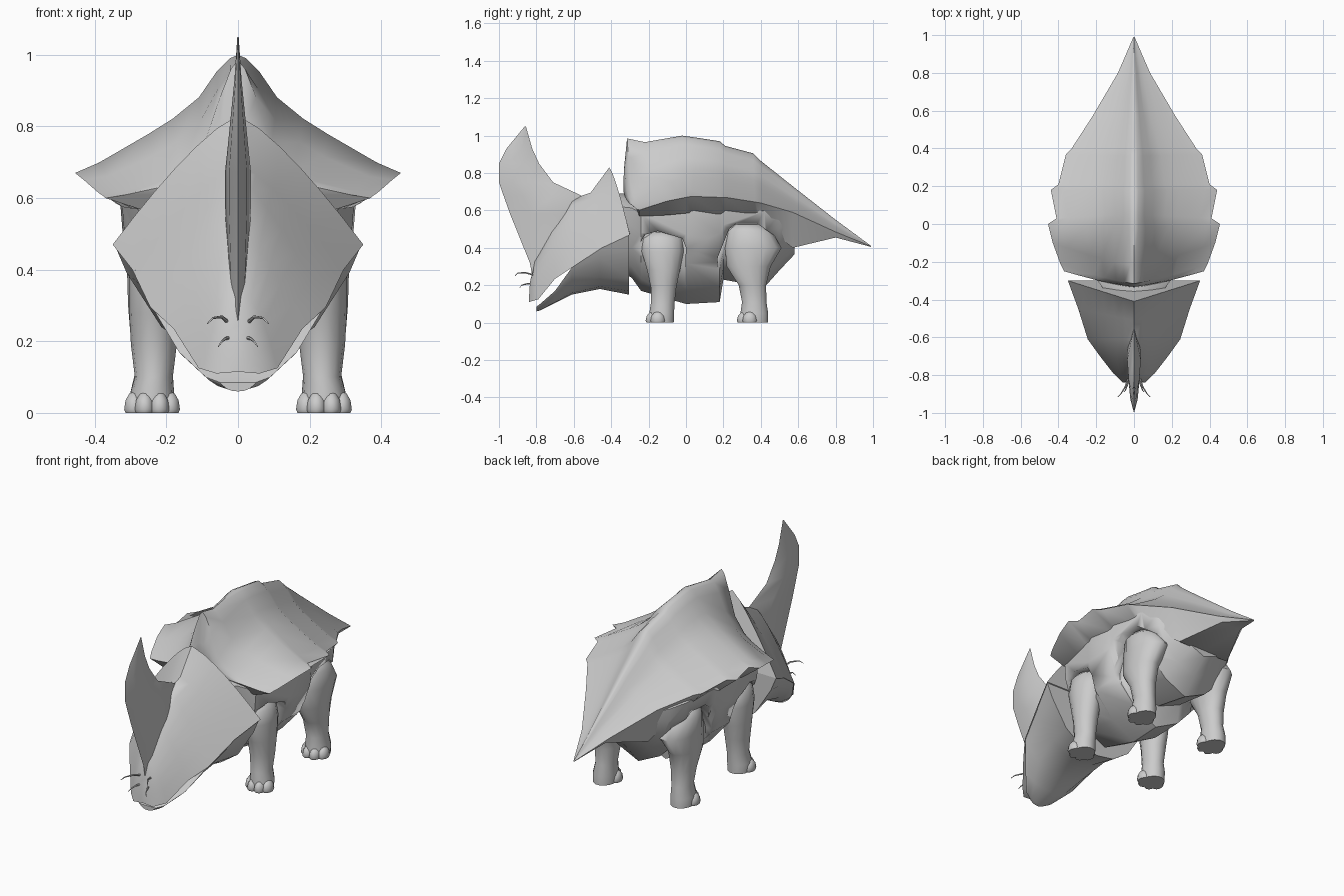
import bpy
import bmesh
import math
from mathutils import Vector

default_cube = bpy.data.objects.get("Cube")
if default_cube:
    bpy.data.objects.remove(default_cube, do_unlink=True)

grey = bpy.data.materials.new("stone grey")
grey.use_nodes = True
grey.diffuse_color = (.6, .6, .6, 1)
grey.node_tree.nodes["Principled BSDF"].inputs["Base Color"].default_value = (.6, .6, .6, 1)


def finish(bm, name, angle=40):
    """Turn a bmesh into a smooth shaded grey object."""
    bmesh.ops.recalc_face_normals(bm, faces=bm.faces)
    mesh = bpy.data.meshes.new(name)
    bm.to_mesh(mesh)
    bm.free()
    mesh.materials.append(grey)
    part = bpy.data.objects.new(name, mesh)
    bpy.context.collection.objects.link(part)
    bpy.ops.object.select_all(action='DESELECT')
    part.select_set(True)
    bpy.context.view_layer.objects.active = part
    bpy.ops.object.shade_smooth_by_angle(angle=math.radians(angle))
    return part


def add_loft(bm, rings):
    """Bridge closed rings of equal length and cap both ends."""
    rows = [[bm.verts.new(point) for point in ring] for ring in rings]
    for row, following in zip(rows, rows[1:]):
        for i in range(len(row)):
            j = (i + 1) % len(row)
            bm.faces.new((row[i], row[j], following[j], following[i]))
    bm.faces.new(rows[0])
    bm.faces.new(rows[-1])


def loft(name, rings, angle=40):
    bm = bmesh.new()
    add_loft(bm, rings)
    return finish(bm, name, angle)


def mirrored(half):
    """Complete a half ring that starts and ends on the centre plane."""
    return half + [(-x, y, z) for x, y, z in reversed(half[1:-1])]


# Back shell: a ridge flaring out to a stepped rim, closing to a keel at the front
def shell_ring(y_ridge, ridge, y_rim, width, rim, keel, pinch=1):
    slope = ((0, 1), (.05, .97), (.13, .86), (.24, .64), (.4, .46), (.55, .33), (.85, .09), (1, 0))
    half = [(width * t, y_ridge + (y_rim - y_ridge) * t ** 1.3, rim + (ridge - rim) * f ** pinch)
            for t, f in slope]
    half.append((width * .75, y_rim, keel))
    half.append((0, y_rim, keel))
    return mirrored(half)


shell_sections = (
    (-.335, .7, -.25, .37, .6, .57),
    (-.332, .82, -.24, .375, .605, .57, 1.6),
    (-.315, .985, -.21, .39, .615, .57, 2.2),
    (-.22, .965, -.1, .43, .65, .575, 1.4),
    (-.02, 1, 0, .455, .67, .585),
    (.05, .99, .03, .41, .675, .585),
    (.18, .97, .18, .44, .67, .58),
    (.21, .945, .21, .4, .67, .58),
    (.36, .905, .37, .36, .645, .55),
    (.4, .865, .4, .33, .64, .54),
    (.57, .73, .57, .22, .59, .4),
    (.8, .55, .8, .085, .485, .455),
    (.99, .41, .99, .003, .408, .405),
)
loft("back_shell", [shell_ring(*section) for section in shell_sections], 55)


# Body: a keeled belly hanging under the shell, with a rounded neck
def body_ring(y, width, top, bottom):
    drop = top - bottom
    return mirrored([(0, y, top), (width * .55, y, top - drop * .06),
                     (width, y, top - drop * .17), (width * .97, y, top - drop * .38),
                     (width * .82, y, top - drop * .64), (width * .45, y, top - drop * .87),
                     (0, y, bottom)])


body_sections = (
    (-.36, .15, .69, .28), (-.29, .2, .69, .24), (-.24, .28, .67, .17),
    (0, .325, .7, .1), (.18, .33, .7, .11), (.2, .325, .7, .23),
    (.42, .3, .68, .19), (.5, .25, .64, .28), (.58, .17, .6, .365),
)
body = loft("body", [body_ring(*section) for section in body_sections])

# Arched leg openings cut into the body sides
arches = {
    "front": ((-.25, -.1), (-.25, .42), (-.22, .47), (-.15, .49), (-.02, .45), (0, .4), (-.02, -.1)),
    "hind": ((.15, -.1), (.17, .35), (.23, .5), (.27, .53), (.38, .53), (.48, .46), (.54, .38), (.54, -.1)),
}
for place, outline in arches.items():
    for side, sign in (("left", 1), ("right", -1)):
        cutter = loft(side + "_" + place + "_arch_cutter",
                      [[(sign * x, y, z) for y, z in outline] for x in (.24, .6)])
        cutter.hide_render = True
        cut = body.modifiers.new(place + " arch", 'BOOLEAN')
        cut.operation = 'DIFFERENCE'
        cut.solver = 'EXACT'
        cut.object = cutter

# Apply the cuts and drop the cutters
bpy.context.view_layer.update()
cut_mesh = bpy.data.meshes.new_from_object(body.evaluated_get(bpy.context.evaluated_depsgraph_get()))
body.modifiers.clear()
body.data = cut_mesh
for part in list(bpy.data.objects):
    if part.name.endswith("arch_cutter"):
        bpy.data.objects.remove(part, do_unlink=True)


# Upper head: wide frill at the rear tapering to a rounded snout
def head_ring(y_top, top, y_edge, width, edge, roundness):
    half = []
    for i in range(7):
        t = i / 6
        half.append((width * t, y_top + (y_edge - y_top) * t,
                     edge + (top - edge) * (1 - t ** roundness)))
    half.append((0, y_edge, edge + .005))
    return mirrored(half)


head_sections = (
    (-.825, .24, -.84, .06, .11, 3),
    (-.81, .33, -.79, .11, .125, 2.2),
    (-.72, .5, -.7, .18, .235, 1.6),
    (-.61, .66, -.61, .245, .295, 1.3),
    (-.51, .695, -.45, .295, .4, 1.3),
    (-.41, .83, -.3, .35, .47, 1.3),
)
loft("head_and_frill", [head_ring(*section) for section in head_sections], 50)


# Lower jaw, flaring into the frill
def jaw_ring(y, width, edge, bottom):
    rise = edge - bottom
    return mirrored([(0, y, edge), (width, y, edge),
                     (width * .9, y, edge - rise * .25), (width * .62, y, bottom + rise * .28),
                     (width * .32, y, bottom + rise * .06), (0, y, bottom)])


jaw_sections = (
    (-.8, .05, .085, .06), (-.78, .09, .1, .065), (-.7, .165, .17, .105),
    (-.61, .24, .295, .15), (-.46, .288, .4, .18), (-.305, .345, .47, .15),
)
loft("lower_jaw", [jaw_ring(*section) for section in jaw_sections])


# Nose horn: a thin swept blade
def horn_ring(z, front, back, width):
    span = back - front
    half = [(0, front, z), (width * .7, front + span * .25, z),
            (width, front + span * .6, z), (0, back, z)]
    return mirrored(half)


horn_sections = (
    (.24, -.82, -.72, .02), (.32, -.835, -.6, .026), (.58, -.94, -.5, .036), (.675, -.974, -.55, .036),
    (.75, -1, -.71, .028), (.85, -1, -.785, .018), (.93, -.96, -.822, .01), (1.05, -.862, -.856, .002),
)
loft("nose_horn", [horn_ring(*section) for section in horn_sections], 60)


# Legs with four splayed toes on each foot
def make_leg(name, sign, sections):
    bm = bmesh.new()
    rings = []
    for z, y, depth, x, width in sections:
        turns = [math.tau * i / 14 for i in range(14)]
        rings.append([(sign * (x + width * math.cos(a)), y + depth * math.sin(a), z) for a in turns])
    add_loft(bm, rings)
    foot_y, foot_depth = sections[-1][1:3]
    for i in range(4):
        spread = math.radians(-66 + 44 * i)
        toe = bmesh.ops.create_uvsphere(bm, u_segments=10, v_segments=6, radius=1)["verts"]
        for vert in toe:
            x = sign * (.24 + .055 * math.sin(spread)) + vert.co.x * .029
            y = foot_y - foot_depth * .75 * math.cos(spread) + vert.co.y * .04
            vert.co = Vector((x, y, max(0, .01 + vert.co.z * .05)))
    finish(bm, name, 50)


front_leg = (
    (.485, -.13, .06, .2, .06), (.45, -.125, .11, .215, .08), (.38, -.125, .115, .225, .08),
    (.28, -.12, .09, .235, .069), (.19, -.12, .07, .235, .064), (.1, -.125, .065, .235, .053),
    (.05, -.13, .068, .24, .062), (0, -.13, .066, .24, .06),
)
hind_leg = (
    (.525, .33, .08, .2, .07), (.49, .34, .12, .215, .09), (.4, .36, .155, .22, .09),
    (.3, .335, .12, .235, .072), (.2, .355, .075, .235, .064), (.11, .365, .067, .235, .053),
    (.05, .365, .076, .24, .062), (0, .365, .076, .24, .06),
)
for side, sign in (("left", 1), ("right", -1)):
    make_leg(side + "_front_leg", sign, front_leg)
    make_leg(side + "_hind_leg", sign, hind_leg)

# Short curled whiskers on the snout
whiskers = {
    "upper": ((.025, -.8, .25), (.045, -.86, .268), (.07, -.9, .265), (.085, -.915, .25)),
    "lower": ((.02, -.81, .21), (.035, -.85, .208), (.045, -.88, .2), (.055, -.89, .185)),
}
for place, path in whiskers.items():
    for side, sign in (("left", 1), ("right", -1)):
        rings = []
        for i, (x, y, z) in enumerate(path):
            size = .006 - .0015 * i
            corners = [math.tau * k / 6 for k in range(6)]
            rings.append([(sign * x + size * math.cos(a), y, z + size * math.sin(a)) for a in corners])
        loft(side + "_" + place + "_whisker", rings)
